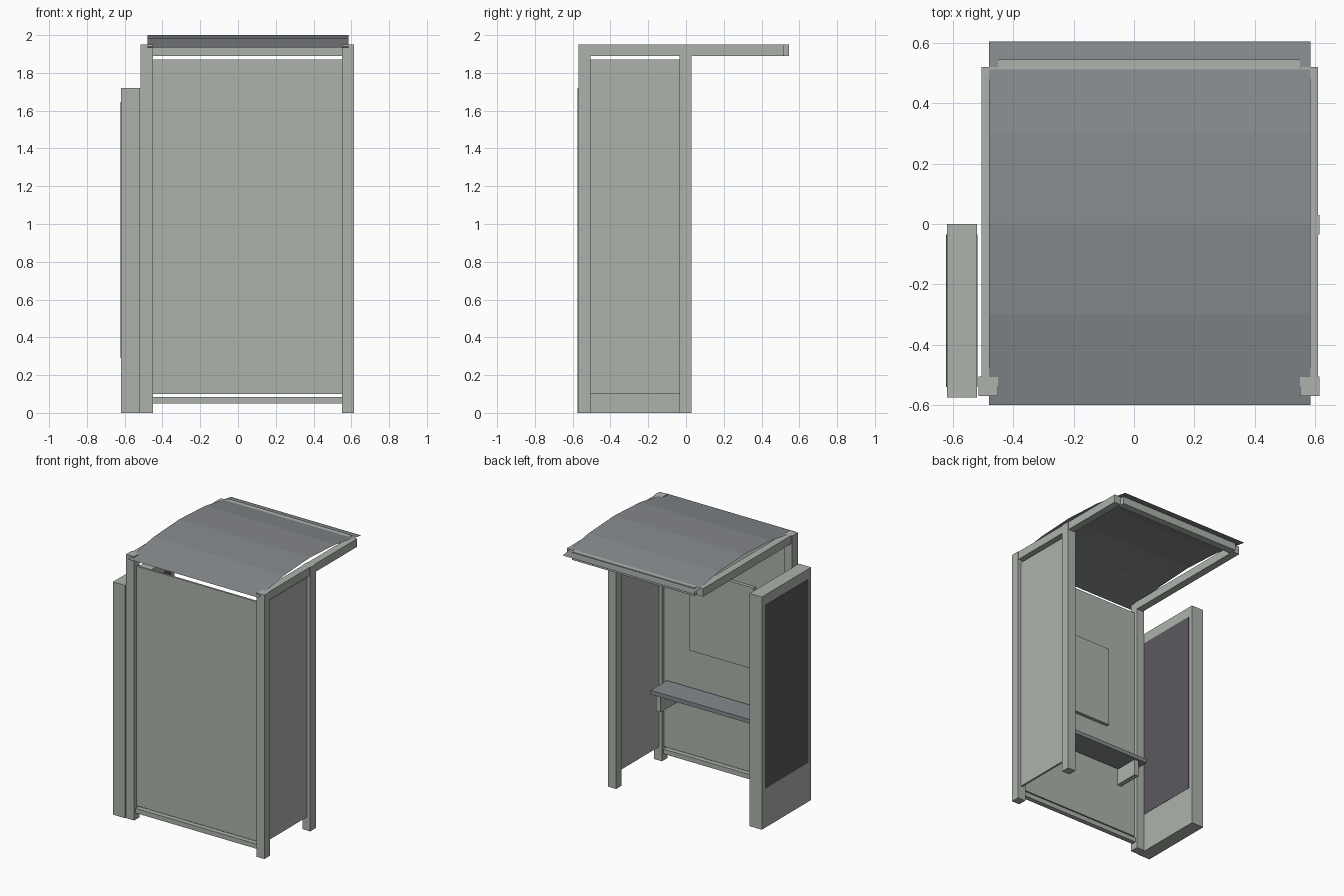
import bpy
import bmesh

cube = bpy.data.objects.get("Cube")
if cube:
    bpy.data.objects.remove(cube, do_unlink=True)


def material(name, rgb):
    m = bpy.data.materials.new(name)
    m.use_nodes = True
    m.diffuse_color = (*rgb, 1)
    m.node_tree.nodes["Principled BSDF"].inputs["Base Color"].default_value = (*rgb, 1)
    return m


FRAME = material("pale grey green", (0.42, 0.45, 0.41))
SLATE = material("slate grey", (0.24, 0.255, 0.27))
POSTER = material("dark poster grey", (0.105, 0.10, 0.115))


def finish(name, bm, mat):
    mesh = bpy.data.meshes.new(name)
    bm.to_mesh(mesh)
    bm.free()
    mesh.materials.append(mat)
    ob = bpy.data.objects.new(name, mesh)
    bpy.context.collection.objects.link(ob)
    return ob


def box(name, xs, ys, zs, mat=FRAME):
    """Box spanning the given ranges on each axis."""
    bm = bmesh.new()
    bmesh.ops.create_cube(bm, size=1)
    for v in bm.verts:
        v.co = [(r[0] + r[1]) / 2 + c * (r[1] - r[0])
                for r, c in zip((xs, ys, zs), v.co)]
    return finish(name, bm, mat)


LEFT, RIGHT = (0.55, 0.615), (-0.515, -0.45)
INNER = (-0.45, 0.55)          # clear width between the posts
WALL_Z = (0.10, 1.87)
BEAM_Z = (1.89, 1.95)
FRONT = (-0.57, -0.505)

# Posts
box("left_front_post", LEFT, FRONT, (0, 1.95))
box("right_front_post", RIGHT, FRONT, (0, 1.95))
box("left_middle_post", LEFT, (-0.035, 0.03), (0, 1.95))

# Roof beams
box("left_roof_beam", (0.555, 0.61), (-0.505, 0.52), BEAM_Z)
box("right_roof_beam", (-0.505, -0.45), (-0.505, 0.52), BEAM_Z)
box("rear_roof_beam", INNER, (0.49, 0.545), BEAM_Z)

# Wall panels and bottom rail
box("main_wall", INNER, (-0.545, -0.53), WALL_Z)
box("side_wall", (0.575, 0.59), (-0.505, -0.035), WALL_Z)
box("bottom_rail", INNER, (-0.555, -0.52), (0.05, 0.085))
box("notice_board", (-0.20, 0.33), (-0.53, -0.505), (0.88, 1.48))

# Bench with two brackets
box("bench_seat", (-0.39, 0.52), (-0.52, -0.33), (0.57, 0.60), SLATE)
for side, x in (("left", 0.45), ("right", -0.33)):
    box(side + "_bench_bracket", (x, x + 0.035), (-0.53, -0.345), (0.45, 0.57))

# Free-standing display case with a poster on each face
box("display_case", (-0.62, -0.52), (-0.575, 0), (0, 1.72))
for side, x in (("outer", -0.62), ("inner", -0.52)):
    box(side + "_poster", (x - 0.002, x + 0.002), (-0.54, -0.035), (0.29, 1.645), POSTER)

# Thin arched roof sheet in four flat strips
bm = bmesh.new()
rows = []
for i in range(5):
    y = -0.6 + 0.301 * i
    z = 2.0 - 0.065 * ((i - 2) / 2) ** 2
    rows.append([bm.verts.new((x, y, z)) for x in (-0.48, 0.585)])
for a, b in zip(rows, rows[1:]):
    bm.faces.new((a[0], a[1], b[1], b[0]))
finish("roof_sheet", bm, SLATE)
